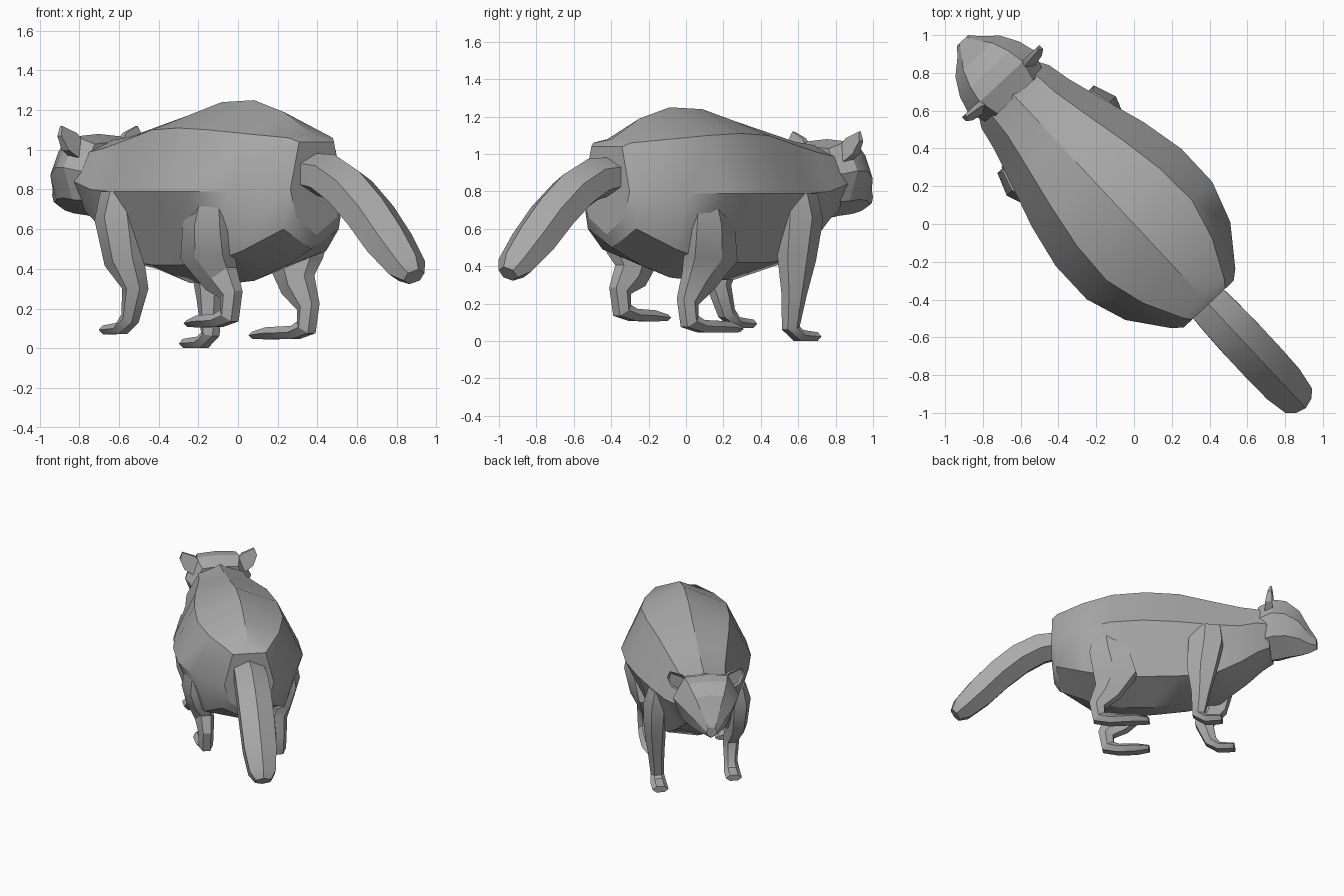
import bpy, bmesh, math
from mathutils import Vector, Matrix

cube = bpy.data.objects.get("Cube")
if cube:
    bpy.data.objects.remove(cube)

fur = bpy.data.materials.new("grey_fur")
fur.use_nodes = True
GREY = (0.4, 0.4, 0.4, 1)
fur.diffuse_color = GREY
fur.node_tree.nodes["Principled BSDF"].inputs["Base Color"].default_value = GREY

# The animal is modelled along +x with its left on +y, then turned to its heading
HEADING = Matrix.Rotation(math.radians(133), 4, 'Z')


def finish(bm, name, angle=30):
    bmesh.ops.recalc_face_normals(bm, faces=bm.faces)
    bm.transform(HEADING)
    mesh = bpy.data.meshes.new(name)
    bm.to_mesh(mesh)
    bm.free()
    mesh.materials.append(fur)
    obj = bpy.data.objects.new(name, mesh)
    bpy.context.collection.objects.link(obj)
    bpy.ops.object.select_all(action='DESELECT')
    obj.select_set(True)
    bpy.context.view_layer.objects.active = obj
    bpy.ops.object.shade_smooth_by_angle(angle=math.radians(angle))


def loft(name, rings, angle=30):
    """Skin a row of equal-sized rings and close both ends."""
    bm = bmesh.new()
    loops = [[bm.verts.new(p) for p in ring] for ring in rings]
    n = len(loops[0])
    for a, b in zip(loops, loops[1:]):
        for i in range(n):
            j = (i + 1) % n
            bm.faces.new((a[i], a[j], b[j], b[i]))
    bm.faces.new(loops[0])
    bm.faces.new(loops[-1])
    finish(bm, name, angle)


def tube(name, path, phase=0.0, sides=6):
    """Limb along (x, y, z, depth radius, width radius) points."""
    rings = []
    for i, (x, y, z, rd, rw) in enumerate(path):
        a, b = path[max(i - 1, 0)], path[min(i + 1, len(path) - 1)]
        along = Vector((b[0] - a[0], 0, b[2] - a[2])).normalized()
        out = Vector((-along.z, 0, along.x))
        ring = []
        for k in range(sides):
            t = math.tau * (k + phase) / sides
            ring.append(Vector((x, y, z)) + out * rd * math.cos(t)
                        + Vector((0, rw * math.sin(t), 0)))
        rings.append(ring)
    loft(name, rings)


def mirrored(half):
    """Close a right-to-left section from its centre-top to centre-bottom half."""
    return half + [(x, -y, z) for x, y, z in reversed(half[1:-1])]


# Body: position, ridge height, upper width/height, side width/height, lower width/height, keel
body = [
    (-0.58, 1.04, .12, 1.04, .18, .80, .14, .66, .57),
    (-0.54, 1.08, .15, 1.06, .23, .79, .19, .60, .50),
    (-0.34, 1.19, .25, 1.08, .38, .79, .29, .49, .41),
    (-0.12, 1.25, .31, 1.10, .455, .79, .30, .43, .34),
    (0.12, 1.24, .30, 1.11, .455, .79, .28, .42, .32),
    (0.36, 1.175, .26, 1.10, .405, .79, .26, .42, .33),
    (0.60, 1.115, .21, 1.05, .33, .79, .22, .44, .40),
    (0.80, 1.065, .17, 1.01, .27, .80, .17, .56, .50),
    (0.92, 1.05, .16, 0.99, .245, .83, .14, .65, .60),
    (1.00, 1.04, .14, 0.98, .20, .84, .12, .69, .66),
]
loft("body", [mirrored([(x, 0, top), (x, w1, z1), (x, w2, z2), (x, w3, z3), (x, 0, low)])
              for x, top, w1, z1, w2, z2, w3, z3, low in body])

# Head: position, half width, top, bottom
head = [
    (0.92, .20, 1.04, .66), (1.03, .24, 1.08, .655), (1.12, .215, 1.07, .67),
    (1.215, .16, 1.00, .68), (1.28, .085, .88, .695), (1.33, .04, .80, .72),
]
loft("head", [mirrored([(x, 0, top), (x, w * .65, top - (top - low) * .03),
                        (x, w, low + (top - low) * .6), (x, w * .75, low + (top - low) * .22),
                        (x, 0, low)])
              for x, w, top, low in head], 25)

# Ears: plates thinning towards the tip, with a hollow front
for side, label in ((1, "left"), (-1, "right")):
    bm = bmesh.new()
    outline = [(.12, 1.03), (.17, 1.085), (.26, 1.12), (.28, 1.07), (.25, 1.0), (.19, .96)]
    front = bm.faces.new([bm.verts.new((1.035, side * y, z)) for y, z in outline])
    back = bmesh.ops.extrude_face_region(bm, geom=[front])["geom"]
    for v in back:
        if isinstance(v, bmesh.types.BMVert):
            v.co.x -= 0.015 + (1.12 - v.co.z) * .3
    bmesh.ops.recalc_face_normals(bm, faces=bm.faces)
    rim = max(bm.faces, key=lambda f: f.calc_center_median().x)
    bmesh.ops.inset_region(bm, faces=[rim], thickness=0.015)
    for v in rim.verts:
        v.co.x -= 0.01
    finish(bm, label + "_ear")

# Tail
tube("tail", [
    (-.53, 0, .885, .10, .125), (-.68, 0, .865, .115, .135), (-.83, 0, .79, .12, .14),
    (-.98, 0, .67, .12, .14), (-1.12, 0, .53, .115, .135), (-1.25, 0, .405, .09, .11),
    (-1.30, 0, .36, .05, .065),
])

# Front legs: the right one is planted, the left one is lifted and bent
tube("right_front_leg", [
    (.56, -.29, .79, .12, .06), (.56, -.30, .66, .14, .09), (.53, -.30, .44, .12, .08),
    (.52, -.29, .25, .075, .06), (.505, -.28, .07, .05, .048),
    (.56, -.28, .03, .035, .058), (.675, -.28, .024, .027, .058),
], .5)
tube("left_front_leg", [
    (.57, .29, .79, .12, .06), (.57, .30, .66, .14, .09), (.53, .29, .44, .12, .08),
    (.48, .26, .30, .075, .06), (.53, .25, .15, .05, .048),
    (.59, .25, .10, .034, .058), (.70, .25, .092, .026, .058),
], .5)

# Hind legs: same crouched pose, the left one lifted higher
for side, lift, toe, label in ((1, .06, .08, "left"), (-1, 0, .14, "right")):
    y = side * .265
    tube(label + "_hind_leg", [
        (-.16, side * .33, .78, .10, .07), (-.14, side * .335, .62, .16, .095),
        (-.10, side * .30, .44 + lift * .3, .18, .09),
        (-.16, y, .32 + lift * .5, .11, .07), (-.235, y, .21 + lift, .065, .055),
        (-.22, y, .105 + lift, .058, .053), (-.14, y, .08 + lift, .038, .058),
        (toe - .09, y, .075 + lift, .035, .063), (toe, y * .95, .065 + lift, .02, .05),
    ], .5)
